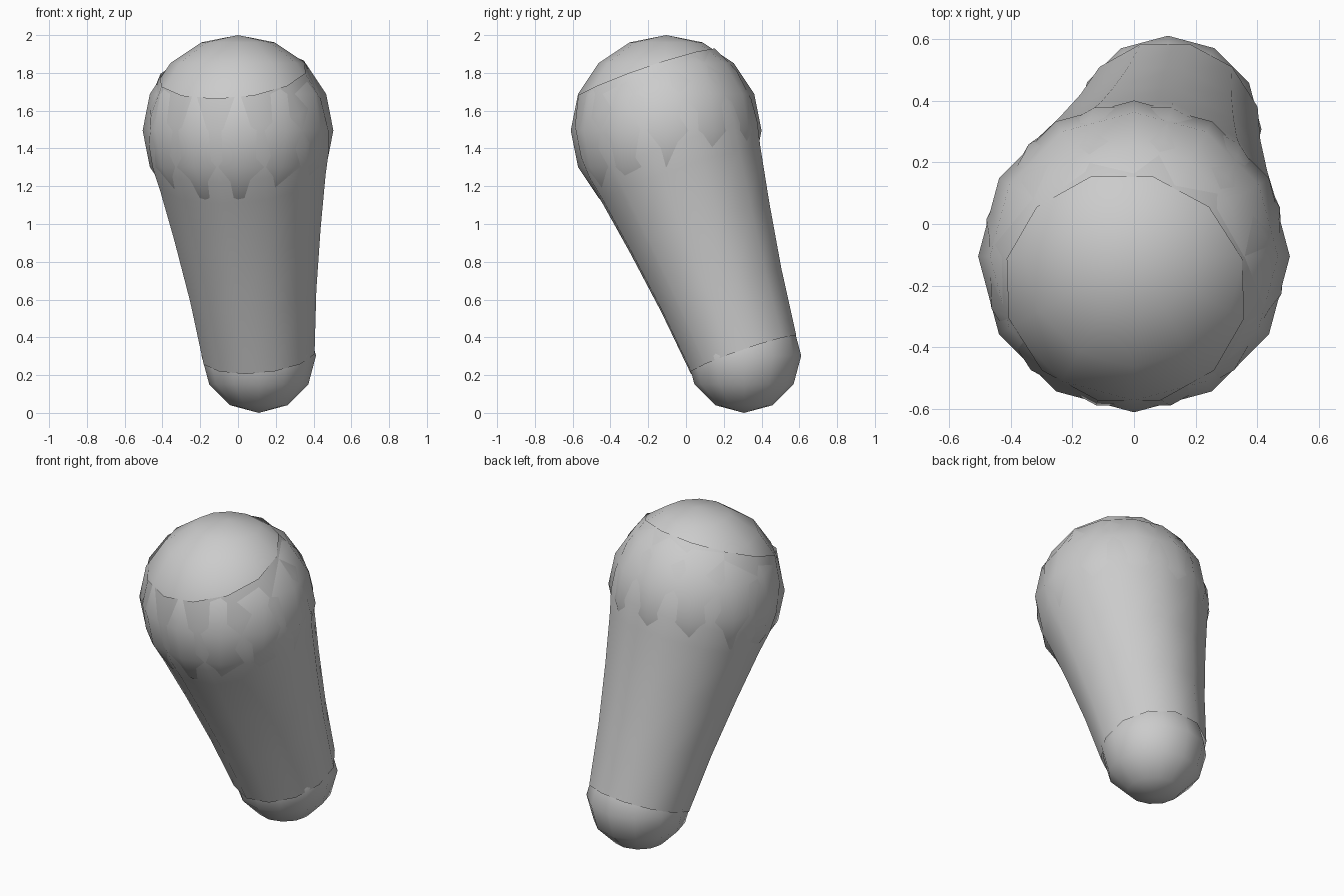
import bpy, bmesh, math
from mathutils import Vector

if "Cube" in bpy.data.objects:
    bpy.data.objects.remove(bpy.data.objects["Cube"])

TOP = Vector((0.0, -0.105, 1.495))     # centre of the large end
LOW = Vector((0.11, 0.307, 0.303))     # centre of the small end


def finish(bm, name):
    bmesh.ops.recalc_face_normals(bm, faces=bm.faces)
    mesh = bpy.data.meshes.new(name)
    bm.to_mesh(mesh)
    bm.free()
    for p in mesh.polygons:
        p.use_smooth = True
    obj = bpy.data.objects.new(name, mesh)
    bpy.context.collection.objects.link(obj)
    return obj


def ball(name, centre, radius, rings):
    bm = bmesh.new()
    bmesh.ops.create_uvsphere(bm, u_segments=12, v_segments=rings, radius=radius)
    bmesh.ops.translate(bm, verts=bm.verts, vec=centre)
    return finish(bm, name)


# Rounded ends
ball("large_round_end", TOP, 0.505, 8)
ball("small_round_end", LOW, 0.303, 6)

# Tapered shaft: (distance along the slanted axis, radius)
profile = [(-0.32, 0.395), (-0.17, 0.468), (0.0, 0.493), (0.12, 0.485),
           (0.25, 0.456), (0.55, 0.402), (0.90, 0.347), (1.26, 0.305)]
axis = (LOW - TOP).normalized()
side = axis.cross(Vector((0, 1, 0))).normalized()
back = side.cross(axis)
bm = bmesh.new()
loops = []
for t, r in profile:
    loop = []
    for i in range(12):
        a = math.radians(30 * i + 15)
        loop.append(bm.verts.new(TOP + axis * t + (side * math.sin(a) + back * math.cos(a)) * r))
    loops.append(loop)
for a, b in zip(loops, loops[1:]):
    for i in range(12):
        j = (i + 1) % 12
        bm.faces.new((a[i], a[j], b[j], b[i]))
finish(bm, "tapered_shaft")
